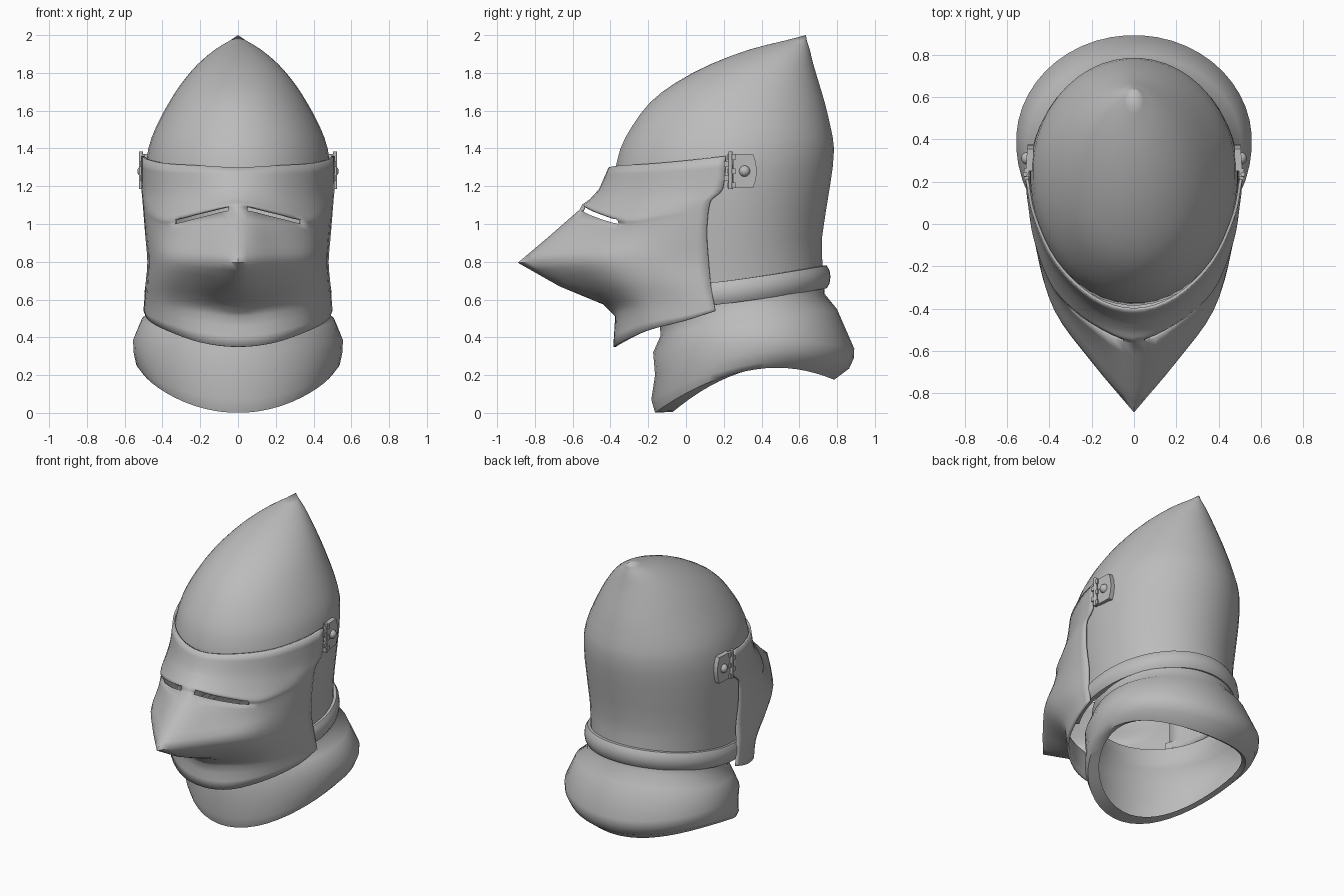
import bpy, bmesh, math
from mathutils import Vector

if "Cube" in bpy.data.objects:
    bpy.data.objects.remove(bpy.data.objects["Cube"])

steel = bpy.data.materials.new("grey steel")
steel.diffuse_color = (0.5, 0.5, 0.5, 1)
steel.use_nodes = True
steel.node_tree.nodes["Principled BSDF"].inputs["Base Color"].default_value = steel.diffuse_color


def finish(name, bm, angle=40, thickness=0):
    """Turn a bmesh into a smooth-shaded steel object."""
    bmesh.ops.recalc_face_normals(bm, faces=bm.faces)
    me = bpy.data.meshes.new(name)
    bm.to_mesh(me)
    bm.free()
    ob = bpy.data.objects.new(name, me)
    bpy.context.collection.objects.link(ob)
    me.materials.append(steel)
    if thickness:
        mod = ob.modifiers.new("thickness", 'SOLIDIFY')
        mod.thickness = thickness
        mod.offset = -1
    bpy.ops.object.select_all(action='DESELECT')
    ob.select_set(True)
    bpy.context.view_layer.objects.active = ob
    bpy.ops.object.shade_smooth_by_angle(angle=math.radians(angle))
    return ob


def ring_point(t, w, yf, yb, zf, zs, zb):
    """Egg-shaped ring: half width, front and back y, front/side/back z."""
    c = math.cos(t)
    yc = yf + .53 * (yb - yf)
    y = yc - c * ((yc - yf) if c > 0 else (yb - yc))
    z = zs + ((zf + zb) / 2 - zs) * c * c + (zf - zb) / 2 * c
    return Vector((w * math.sin(t), y, z))


def grid(bm, rows, closed=False, skip=lambda i, j: False):
    """Skin rows of points with quads."""
    vs = [[bm.verts.new(p) for p in r] for r in rows]
    n = len(rows[0])
    for i in range(len(rows) - 1):
        for j in range(n if closed else n - 1):
            if not skip(i, j):
                k = (j + 1) % n
                bm.faces.new((vs[i][j], vs[i][k], vs[i + 1][k], vs[i + 1][j]))
    return vs


def catmull(a, b, c, d, t):
    """Smooth step from b to c."""
    return .5 * (2 * b + (c - a) * t + (2 * a - 5 * b + 4 * c - d) * t * t
                 + (3 * b - a - 3 * c + d) * t ** 3)


def refine(rows, key, sub, weight):
    """Add smooth rows between rows, spaced by the distance along column key."""
    last = len(rows) - 1
    s = [0]
    for a, b in zip(rows, rows[1:]):
        s.append(s[-1] + (b[key] - a[key]).length)

    def tangent(i, j):
        a, b = max(i - 1, 0), min(i + 1, last)
        return (rows[b][j] - rows[a][j]) / (s[b] - s[a])

    out = []
    for i in range(last):
        h = s[i + 1] - s[i]
        for k in range(sub):
            t, row = k / sub, []
            for j, (p, q) in enumerate(zip(rows[i], rows[i + 1])):
                curve = (p * (2 * t ** 3 - 3 * t * t + 1) + q * (3 * t * t - 2 * t ** 3)
                         + tangent(i, j) * h * (t ** 3 - 2 * t * t + t)
                         + tangent(i + 1, j) * h * (t ** 3 - t * t))
                row.append((p.lerp(q, t)).lerp(curve, weight(p)))
            out.append(row)
    return out + [rows[-1]]


N = 48
angles = [2 * math.pi * (k + 0.5) / N for k in range(N)]

# Skull: stacked rings (z, half width, front, back), open at the face
skull = [(1.97, .045, .52, .64), (1.925, .12, .34, .655), (1.845, .215, .127, .675),
         (1.745, .30, -.06, .705), (1.645, .365, -.19, .735), (1.52, .432, -.285, .765),
         (1.395, .477, -.35, .785), (1.21, .492, -.385, .765), (.92, .475, -.37, .72)]
rows = [[ring_point(t, w, f, b, z, z, z) for t in angles] for z, w, f, b in skull]
rows.append([ring_point(t, .462, -.36, .725, .72, .75, .78) for t in angles])
rows.append([ring_point(t, .455, -.34, .73, .56, .62, .69) for t in angles])
bm = bmesh.new()
vs = grid(bm, refine(rows, 0, 2, lambda p: 1), True,
          lambda i, j: i >= 14 and math.cos(2 * math.pi * (j + 1) / N) > .6)
tip = bm.verts.new((0, .635, 2.0))
for j in range(N):
    bm.faces.new((tip, vs[0][j], vs[0][(j + 1) % N]))
finish("skull", bm, 50, .012)

# Neck guard: flared collar with a rim that tucks under
collar = [(.45, -.17, .735, .56, .62, .69), (.45, -.14, .735, .46, .54, .63),
          (.51, -.135, .80, .41, .495, .55), (.557, -.175, .892, .32, .385, .34),
          (.553, -.165, .89, .20, .32, .29), (.54, -.185, .865, .07, .26, .235),
          (.51, -.165, .785, 0, .225, .175), (.47, -.07, .76, .005, .235, .19)]
bm = bmesh.new()
grid(bm, [[ring_point(t, *r) for t in angles] for r in collar], True)
finish("neck_guard", bm, 50)

# Band: raised strip over the bottom edge of the skull
profile = [(-.01, -.06), (.02, -.06), (.035, -.035), (.04, 0), (.035, .035), (.02, .06), (-.01, .06)]
arc = [math.radians(52 + 256 * k / 40) for k in range(41)]
bm = bmesh.new()
rows = [[ring_point(t, .455 + o, -.34 - o, .725 + o, .585 + h, .64 + h, .72 + h)
         for o, h in profile] for t in arc]
vs = grid(bm, rows, True)
bm.faces.new(vs[0])
bm.faces.new(vs[-1])
finish("neck_band", bm, 45)

# Visor rows: y and z at the centre, cheek and rear edge, then roundness of the front
visor = [(-.41, 1.30, -.18, 1.32, .21, 1.36, .055),
         (-.46, 1.185, -.215, 1.17, .195, 1.19, .055),
         (-.51, 1.13, -.275, 1.07, .135, 1.13, .05),
         (-.55, 1.103, -.315, 1.02, .122, 1.09, .04),
         (-.563, 1.076, -.31, .995, .117, 1.06, .04),
         (-.73, .93, -.34, .92, .11, .95, .025),
         (-.89, .795, -.41, .82, .12, .80, .005),
         (-.67, .67, -.36, .72, .13, .69, .025),
         (-.44, .575, -.27, .62, .14, .62, .045),
         (-.375, .51, -.23, .555, .147, .585, .043),
         (-.385, .35, -.21, .435, .155, .54, .05)]
SUB = 4


def visor_row(cy, cz, ky, kz, ey, ez, bulge):
    """Smooth curve from edge to edge; the row with least roundness comes to a point."""
    centre = Vector((0, cy, cz))
    cheek = Vector((.375, ky, kz))
    edge = Vector((min(.512, .48 + .08 * abs(ez - .8)), ey, ez))
    front = (centre + cheek) / 2 + Vector((.01, -bulge, -.02 if ez < .56 else 0))
    temple = (cheek + edge) / 2 + Vector((.033, .02, 0))
    p = [centre, front, cheek, temple, edge]
    start = centre * 2 - front if bulge < .02 else Vector((-front.x, front.y, front.z))
    q = [start] + p + [edge * 2 - temple]
    half = [catmull(*q[i:i + 4], s / SUB) for i in range(4) for s in range(SUB)] + [edge]
    return [Vector((-v.x, v.y, v.z)) for v in half[:0:-1]] + half


mid = 4 * SUB
# the eye slits are gaps in the brow row
slit = lambda i, j: i // 3 == 3 and (1 <= j - mid <= 6 or 1 <= mid - 1 - j <= 6)
bm = bmesh.new()
rows = refine([visor_row(*r) for r in visor], mid + 8, 3, lambda p: min(1, abs(p.x) / .12))
grid(bm, rows, False, slit)
finish("visor", bm, 60, .014)

# Hinges on both sides: plate, knuckles, pin and rivet
for side, s in (("right", 1), ("left", -1)):
    # plate with a bowed rear edge
    bm = bmesh.new()
    outline = [(.25, 1.19), (.355, 1.19), (.37, 1.235), (.375, 1.28),
               (.37, 1.325), (.355, 1.37), (.25, 1.37)]
    base = bm.faces.new([bm.verts.new((s * .475, y, z)) for y, z in outline])
    for v in bmesh.ops.extrude_face_region(bm, geom=[base])["geom"]:
        if isinstance(v, bmesh.types.BMVert):
            v.co.x = s * (.511 - .06 * (v.co.y - .25))
    finish(side + "_hinge_plate", bm, 30)

    # interlocking knuckles
    bm = bmesh.new()
    for k in range(5):
        for v in bmesh.ops.create_cube(bm, size=1)["verts"]:
            v.co = Vector((s * .508 + v.co.x * .024,
                           (.222 if k % 2 else .242) + v.co.y * .042,
                           1.205 + .0375 * k + v.co.z * .03))
    finish(side + "_hinge_knuckles", bm, 30)

    bm = bmesh.new()
    bmesh.ops.create_cone(bm, cap_ends=True, segments=12, radius1=.011, radius2=.011, depth=.20)
    bmesh.ops.translate(bm, verts=bm.verts, vec=(s * .514, .235, 1.285))
    finish(side + "_hinge_pin", bm, 40)

    bm = bmesh.new()
    bmesh.ops.create_uvsphere(bm, u_segments=16, v_segments=8, radius=.03)
    bmesh.ops.translate(bm, verts=bm.verts, vec=(s * .503, .31, 1.28))
    finish(side + "_hinge_rivet", bm, 60)
